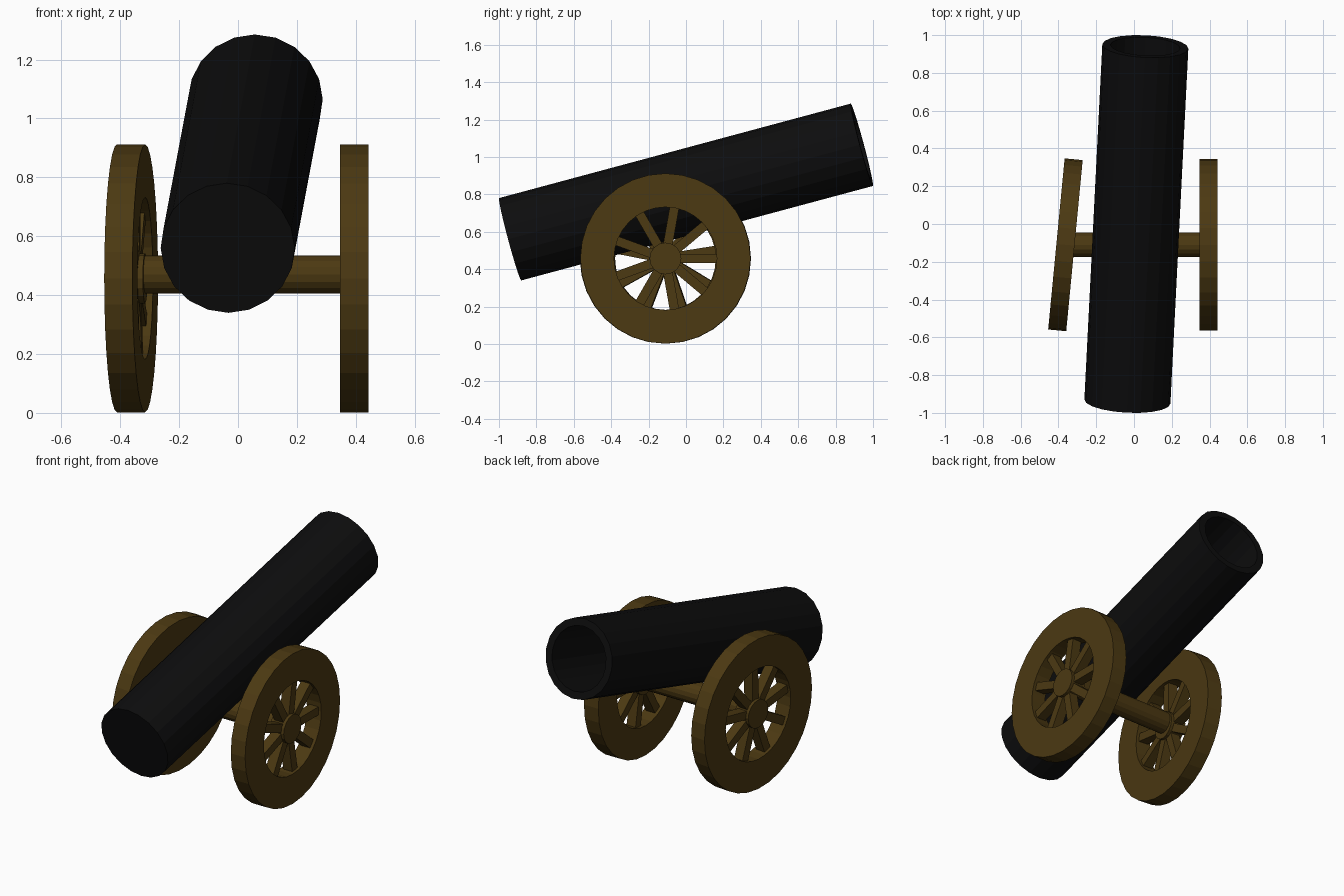
import bpy, bmesh, math
from mathutils import Matrix, Vector

cube = bpy.data.objects.get("Cube")
if cube:
    bpy.data.objects.remove(cube)


def material(name, color):
    m = bpy.data.materials.new(name)
    m.use_nodes = True
    m.diffuse_color = color
    m.node_tree.nodes["Principled BSDF"].inputs["Base Color"].default_value = color
    return m


IRON = material("black iron", (0.004, 0.004, 0.0042, 1))
WOOD = material("brown wood", (0.072, 0.041, 0.006, 1))


def finish(bm, name, mat, matrix):
    bmesh.ops.remove_doubles(bm, verts=bm.verts, dist=1e-5)
    bmesh.ops.recalc_face_normals(bm, faces=bm.faces)
    mesh = bpy.data.meshes.new(name)
    bm.to_mesh(mesh)
    bm.free()
    mesh.materials.append(mat)
    ob = bpy.data.objects.new(name, mesh)
    ob.matrix_world = matrix
    bpy.context.collection.objects.link(ob)
    return ob


def lathe(name, profile, sides, mat, matrix):
    """Spin a closed (radius, height) outline about local z."""
    bm = bmesh.new()
    pts = [bm.verts.new((r, 0, h)) for r, h in profile]
    edges = [bm.edges.new((a, b)) for a, b in zip(pts, pts[1:])]
    bmesh.ops.spin(bm, geom=pts + edges, cent=(0, 0, 0), axis=(0, 0, 1),
                   angle=math.tau, steps=sides)
    return finish(bm, name, mat, matrix)


def along(start, end):
    """Frame at start with local z towards end and local x kept upright."""
    z = (Vector(end) - Vector(start)).normalized()
    y = z.cross(Vector((0, 0, 1))).normalized()
    x = y.cross(z)
    return Matrix.Translation(start) @ Matrix((x, y, z)).transposed().to_4x4()


# Barrel: closed at the breech, bored from the muzzle
breech, muzzle = Vector((-0.035, -0.94, 0.56)), Vector((0.06, 0.94, 1.065))
length = (muzzle - breech).length
lathe("barrel", [(0, 0), (0.228, 0), (0.228, length), (0.185, length),
                 (0.185, 0.3), (0, 0.3)], 20, IRON, along(breech, muzzle))

# Axle
lathe("axle", [(0, 0), (0.065, 0), (0.065, 0.78), (0, 0.78)], 16, WOOD,
      Matrix.Translation((-0.38, -0.11, 0.47)) @ Matrix.Rotation(math.pi / 2, 4, 'Y'))


# Wheels: rim, hub and nine spokes
def wheel(side, x, turn, phase):
    base = (Matrix.Translation((x, -0.11, 0.457)) @ Matrix.Rotation(turn, 4, 'Z')
            @ Matrix.Rotation(math.pi / 2, 4, 'Y'))
    w = 0.048
    lathe(side + "_wheel_rim", [(0.275, -w), (0.455, -w), (0.455, w), (0.275, w),
                                (0.275, -w)], 32, WOOD, base)
    lathe(side + "_wheel_hub", [(0, -w), (0.085, -w), (0.085, w), (0, w)], 16, WOOD, base)
    bm = bmesh.new()
    for i in range(9):
        place = (Matrix.Rotation(phase + math.tau * i / 9, 4, 'Z')
                 @ Matrix.Translation((0.18, 0, 0)) @ Matrix.Diagonal((0.24, 0.05, 0.06, 1)))
        bmesh.ops.create_cube(bm, size=1, matrix=place)
    finish(bm, side + "_wheel_spokes", WOOD, base)


wheel("left", 0.395, 0, math.radians(10))
wheel("right", -0.363, math.radians(-5.5), math.radians(19))
